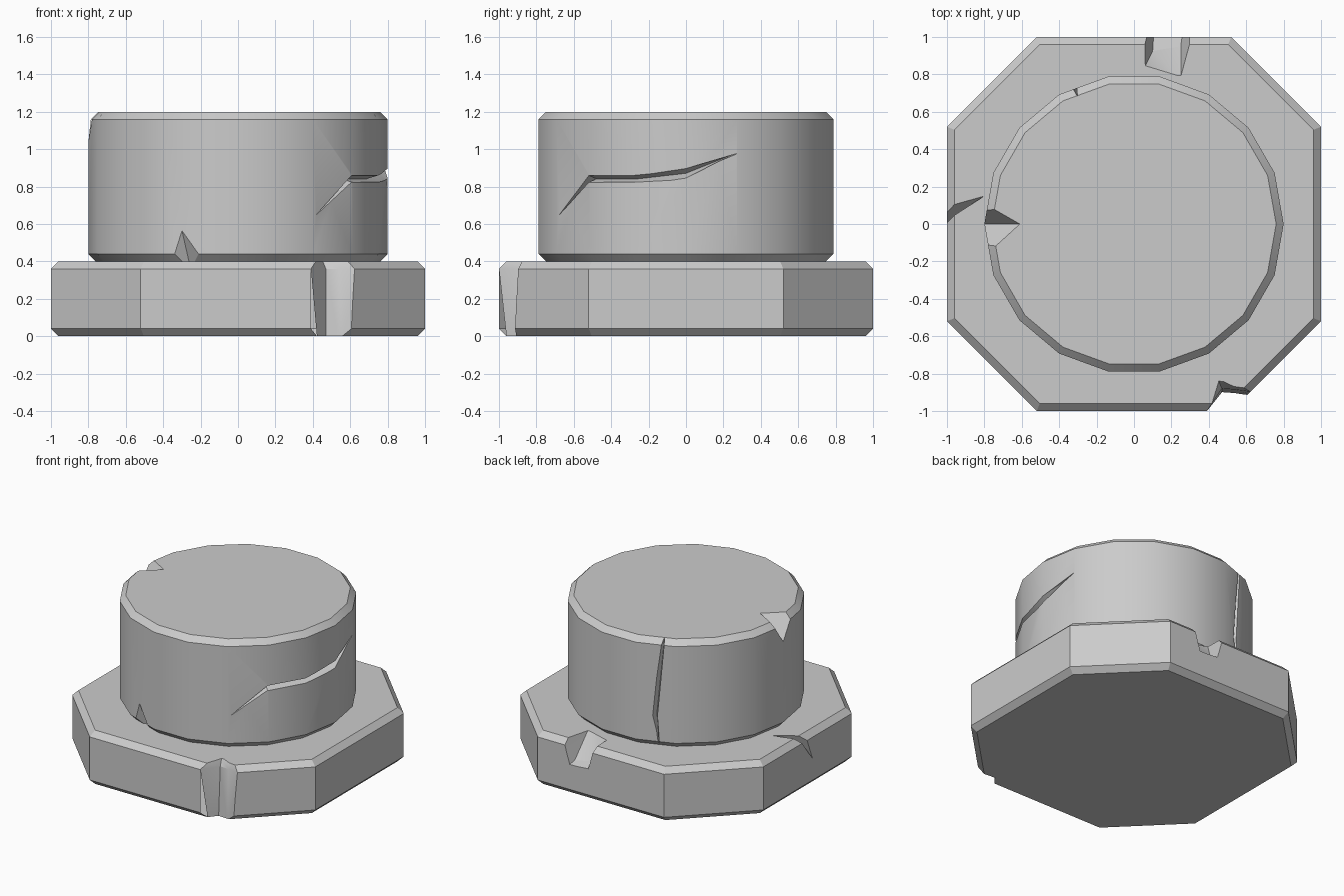
import bpy, bmesh
from math import cos, sin, radians, atan2, asin, degrees

if "Cube" in bpy.data.objects:
    bpy.data.objects.remove(bpy.data.objects["Cube"])


def make_object(name, bm):
    bmesh.ops.recalc_face_normals(bm, faces=bm.faces[:])
    mesh = bpy.data.meshes.new(name)
    bm.to_mesh(mesh)
    bm.free()
    ob = bpy.data.objects.new(name, mesh)
    bpy.context.collection.objects.link(ob)
    return ob


def loft(name, sections):
    """Closed solid through equal-sized point rings."""
    bm = bmesh.new()
    rings = [[bm.verts.new(p) for p in s] for s in sections]
    n = len(rings[0])
    for a, b in zip(rings, rings[1:]):
        for i in range(n):
            j = (i + 1) % n
            bm.faces.new((a[i], a[j], b[j], b[i]))
    bm.faces.new(rings[0])
    bm.faces.new(rings[-1])
    return make_object(name, bm)


def hull(name, pts):
    bm = bmesh.new()
    for p in pts:
        bm.verts.new(p)
    bmesh.ops.convex_hull(bm, input=bm.verts[:])
    return make_object(name, bm)


def crack(name, stations):
    """V groove on the drum: (angle1, z1, angle2, z2, inner radius)."""
    def at(r, a, z):
        return (r * cos(radians(a)), r * sin(radians(a)), z)
    return loft(name, [[at(.83, a1, z1), at(.83, a2, z2),
                        at(r, (a1 + a2) / 2, (z1 + z2) / 2)]
                       for a1, z1, a2, z2, r in stations])


def carve(ob, cutters):
    bpy.context.view_layer.objects.active = ob
    for c in cutters:
        c.hide_render = True
        m = ob.modifiers.new("chip", 'BOOLEAN')
        m.operation = 'DIFFERENCE'
        m.solver = 'EXACT'
        m.object = c
        bpy.ops.object.modifier_apply(modifier=m.name)
        bpy.data.objects.remove(c)
    bpy.ops.object.select_all(action='DESELECT')
    ob.select_set(True)
    bpy.ops.object.shade_smooth_by_angle(angle=radians(25))


# Octagonal base slab with chamfered rims
def octagon(inset, z):
    a, b = 1 - inset, .52 - inset * .41
    return [(a, -b, z), (a, b, z), (b, a, z), (-b, a, z),
            (-a, b, z), (-a, -b, z), (-b, -a, z), (b, -a, z)]


base = loft("base", [octagon(i, z) for i, z in
                     ((.04, 0), (.04, .04), (0, .04), (0, .36), (.04, .40))
                     if not (i == .04 and z == .04)])

# Round drum on top, 18 sides
drum = loft("drum", [[(r * cos(radians(20 * k)), r * sin(radians(20 * k)), z)
                      for k in range(18)]
                     for r, z in ((.76, .40), (.80, .44), (.80, 1.16), (.76, 1.2))])

# Base damage: front corner notch, back chip, left crack
carve(base, [
    loft("front_notch", [
        [(x0, -1.1, z), (.39, -1, z), v, k, e, (.85, -1.1, z)]
        for x0, z, v, k, e in (
            (.38, .42, (.445, -.82, .42), (.53, -.86, .42), (.68, -.875, .42)),
            (.38, .36, (.47, -.88, .36), (.54, -.885, .36), (.68, -.905, .36)),
            (.38, -.02, (.47, -.90, -.02), (.54, -.905, -.02), (.68, -.93, -.02)))]),
    hull("back_chip", [(.05, 1.1, .42), (.055, .835, .42), (.252, .775, .42), (.34, 1.1, .42),
                       (.11, 1.1, .2), (.10, .925, .26), (.25, .95, .24), (.27, 1.1, .2)]),
    hull("left_crack", [(-.80, .15, .401), (-1.001, -.06, .2),
                        (-1.03, .10, .42), (-1.03, .01, .42)]),
])

# Drum damage: side crack, back crack, top notch, bottom chip
side = []
for y, lo, hi, r in ((-.68, .648, .652, .775), (-.52, .815, .868, .735),
                     (-.28, .815, .868, .735), (0, .83, .912, .75),
                     (.27, .973, .977, .77)):
    a = degrees(asin(y / .8))
    side.append((a, lo, a, hi, r))
carve(drum, [
    crack("side_crack", side),
    crack("back_crack", [(112.7, 1.20, 115, 1.20, .745),
                         (107.5, .63, 111.8, .63, .74),
                         (111, .42, 112, .42, .765)]),
    hull("top_notch", [(-.61, 0, 1.2), (-.81, 0, 1.03), (-.85, .15, 1.22), (-.85, -.24, 1.22),
                       (-.60, 0, 1.22)]),
    hull("bottom_chip", [(-.31, -.745, .61), (-.16, -.80, .40), (-.38, -.72, .39),
                         (-.26, -.67, .39), (-.32, -.85, .5), (-.3, -.9, .39)]),
])
